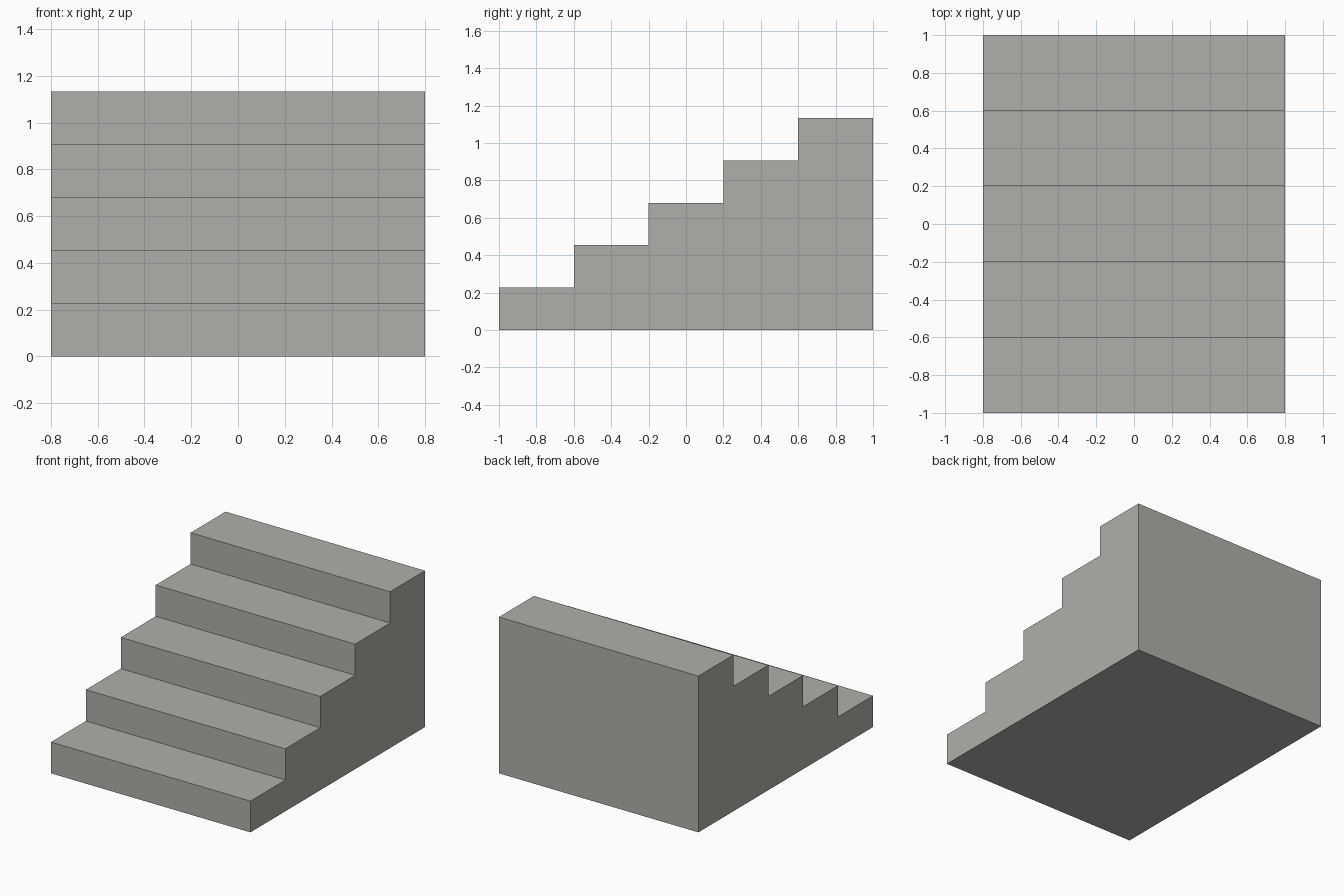
import bpy
import bmesh

STEPS = 5
WIDTH, DEPTH, HEIGHT = 1.6, 2.0, 1.133
TREAD, RISE = DEPTH / STEPS, HEIGHT / STEPS

cube = bpy.data.objects.get("Cube")
if cube:
    bpy.data.objects.remove(cube, do_unlink=True)

# Stone material
stone = bpy.data.materials.new("warm_grey_stone")
stone.use_nodes = True
colour = (0.44, 0.43, 0.405, 1)
stone.diffuse_color = colour
stone.node_tree.nodes["Principled BSDF"].inputs["Base Color"].default_value = colour

# Stepped side profile as (y, z), from the bottom front to the bottom back
profile = [(-DEPTH / 2, 0)]
for i in range(STEPS):
    top = (i + 1) * RISE
    profile.append((i * TREAD - DEPTH / 2, top))
    profile.append(((i + 1) * TREAD - DEPTH / 2, top))
profile.append((DEPTH / 2, 0))

# Solid staircase: extrude the profile across the width
bm = bmesh.new()
side = bm.faces.new([bm.verts.new((-WIDTH / 2, y, z)) for y, z in profile])
extruded = bmesh.ops.extrude_face_region(bm, geom=[side], use_keep_orig=True)
moved = [v for v in extruded["geom"] if isinstance(v, bmesh.types.BMVert)]
bmesh.ops.translate(bm, verts=moved, vec=(WIDTH, 0, 0))
bmesh.ops.recalc_face_normals(bm, faces=bm.faces[:])

mesh = bpy.data.meshes.new("staircase")
bm.to_mesh(mesh)
bm.free()
mesh.materials.append(stone)
staircase = bpy.data.objects.new("staircase", mesh)
bpy.context.collection.objects.link(staircase)
